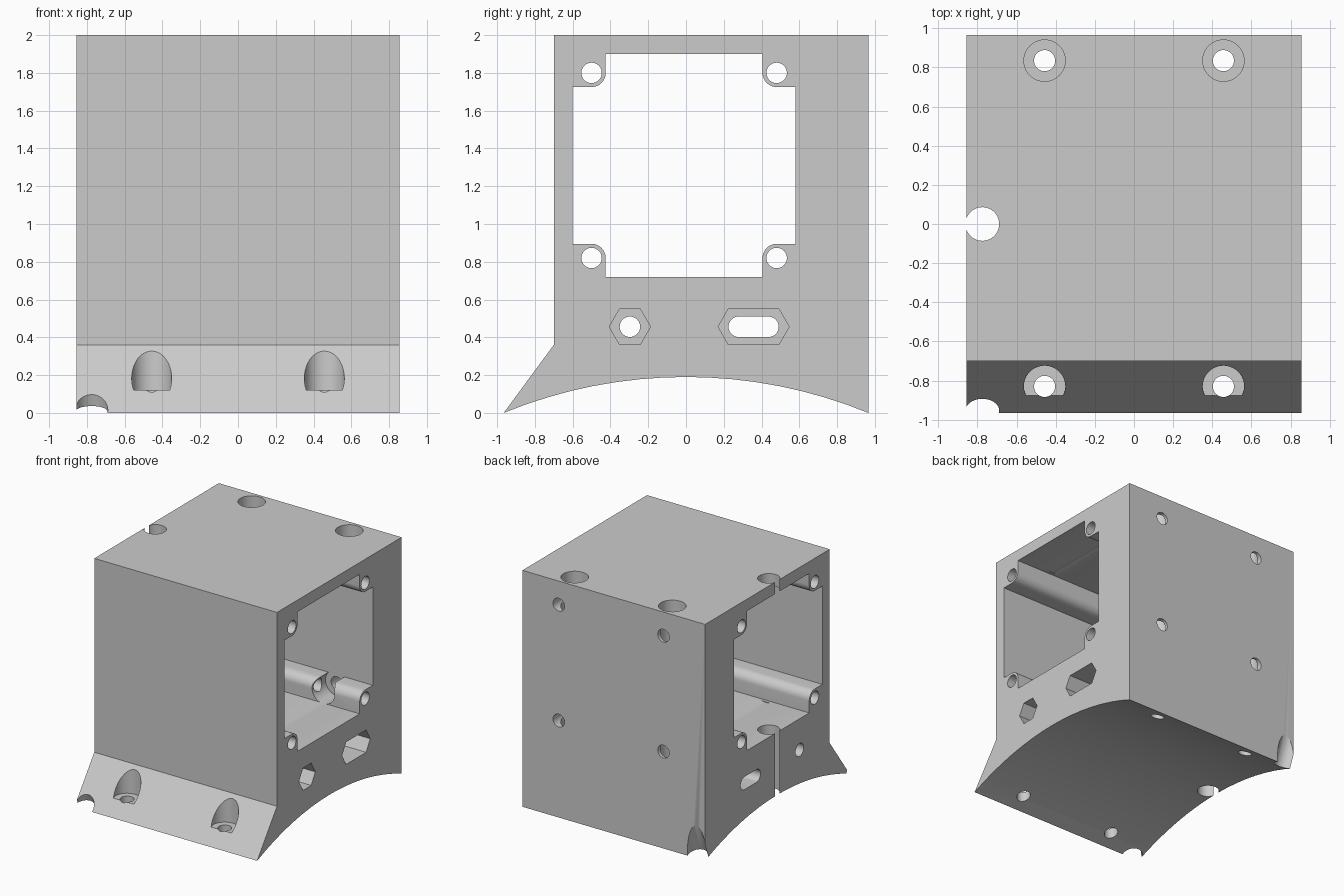
import bpy, bmesh, math
from mathutils import Matrix, Vector

old = bpy.data.objects.get("Cube")
if old:
    bpy.data.objects.remove(old, do_unlink=True)

HALF = 0.855            # half width of the block
FAN_Y, FAN_Z = -0.01, 1.31
BOLT = 0.49             # fan bolt offset
R_HOLE, R_HEAD, R_WIRE = 0.054, 0.106, 0.086

grey = bpy.data.materials.new("light grey")
grey.use_nodes = True
colour = (0.6, 0.6, 0.6, 1)
grey.diffuse_color = colour
grey.node_tree.nodes["Principled BSDF"].inputs["Base Color"].default_value = colour


def make_object(name, bm):
    bmesh.ops.recalc_face_normals(bm, faces=bm.faces)
    mesh = bpy.data.meshes.new(name)
    bm.to_mesh(mesh)
    bm.free()
    mesh.materials.append(grey)
    ob = bpy.data.objects.new(name, mesh)
    bpy.context.collection.objects.link(ob)
    return ob


def extrude_x(name, profile, x0, x1):
    """Prism from a (y, z) outline."""
    bm = bmesh.new()
    face = bm.faces.new([bm.verts.new((x0, y, z)) for y, z in profile])
    out = bmesh.ops.extrude_face_region(bm, geom=[face])
    moved = [v for v in out["geom"] if isinstance(v, bmesh.types.BMVert)]
    bmesh.ops.translate(bm, verts=moved, vec=(x1 - x0, 0, 0))
    return make_object(name, bm)


def rod(name, start, end, radius, sides=40):
    a, b = Vector(start), Vector(end)
    turn = (b - a).to_track_quat("Z", "Y").to_matrix().to_4x4()
    bm = bmesh.new()
    bmesh.ops.create_cone(bm, cap_ends=True, segments=sides, radius1=radius,
                          radius2=radius, depth=(b - a).length,
                          matrix=Matrix.Translation((a + b) / 2) @ turn)
    return make_object(name, bm)


def arc(cy, cz, r, a0, a1, n):
    return [(cy + r * math.cos(math.radians(a0 + (a1 - a0) * i / n)),
             cz + r * math.sin(math.radians(a0 + (a1 - a0) * i / n)))
            for i in range(n + 1)]


# Block with sloped front foot and arched underside
RISE, REACH = 0.19, 0.965
R_ARCH = (REACH ** 2 + RISE ** 2) / (2 * RISE)
span = math.degrees(math.asin(REACH / R_ARCH))
outline = arc(0, RISE - R_ARCH, R_ARCH, 90 + span, 90 - span, 16)
outline += [(REACH, 2), (-0.7, 2), (-0.7, 0.36)]
body = extrude_x("fan_mount_body", outline, -HALF, HALF)

cutters = []

# Fan opening, leaving a rounded boss in each corner
window = []
BOSS = BOLT - 0.075
for k in range(4):
    quarter = [(0.59, BOSS)] + arc(BOLT, BOLT, 0.075, 270, 180, 8) + [(BOSS, 0.59)]
    c, s = math.cos(k * math.pi / 2), math.sin(k * math.pi / 2)
    window += [(FAN_Y + c * y - s * z, FAN_Z + s * y + c * z) for y, z in quarter]
cutters.append(extrude_x("fan_opening_cutter", window, -1, 1))

for sy in (-1, 1):
    for sz in (-1, 1):
        z = FAN_Z + sz * BOLT
        # Bolt holes along the bosses
        y = FAN_Y + sy * BOLT
        cutters.append(rod("boss_hole_cutter", (-1, y, z), (1, y, z), R_HOLE))
        # Rear bolt holes with screw head clearance inside
        x = 0.025 + sy * BOLT
        cutters.append(rod("rear_hole_cutter", (x, 0.4, z), (x, 1.1, z), R_HOLE))
        cutters.append(rod("rear_head_cutter", (x, -0.4, z), (x, 0.585, z), R_HEAD))

# Vertical mounting screws with deep head clearance
for x in (-0.457, 0.457):
    for y in (-0.83, 0.835):
        cutters.append(rod("mount_hole_cutter", (x, y, -0.2), (x, y, 0.5), R_HOLE))
        cutters.append(rod("mount_head_cutter", (x, y, 0.12), (x, y, 2.2), R_HEAD))

# Wire channels, radial to the arch
for angle in (-21.5, 0, 21.5):
    s, c = math.sin(math.radians(angle)), math.cos(math.radians(angle))
    base = Vector((-0.775, 0, RISE - R_ARCH))
    ray = Vector((0, s, c))
    if angle:
        base.y = 0.02 * (1 if s > 0 else -1)
    cutters.append(rod("wire_channel_cutter", base + ray * (R_ARCH - 0.4),
                       base + ray * (R_ARCH + 2.2), R_WIRE))

# Side bolt: round hole and slot, each with a hexagonal nut pocket
Z_NUT = 0.456


def stadium(y0, y1, r, n):
    return arc(y1, Z_NUT, r, -90, 90, n) + arc(y0, Z_NUT, r, 90, 270, n)


def hex_pocket(y0, y1, r):
    right = arc(y1, Z_NUT, r, -60, 60, 2)
    left = arc(y0, Z_NUT, r, 120, 240, 2)
    return right + left


cutters.append(rod("side_hole_cutter", (-1, -0.297, Z_NUT), (1, -0.297, Z_NUT), R_HOLE))
cutters.append(extrude_x("side_slot_cutter", stadium(0.279, 0.437, R_HOLE, 16), -1, 1))
cutters.append(extrude_x("nut_pocket_cutter", hex_pocket(-0.297, -0.297, 0.109), 0, 1))
cutters.append(extrude_x("nut_slot_cutter", hex_pocket(0.279, 0.437, 0.109), 0, 1))

for cutter in cutters:
    mod = body.modifiers.new(cutter.name, "BOOLEAN")
    mod.operation = "DIFFERENCE"
    mod.solver = "EXACT"
    mod.object = cutter

# Bake the cuts and drop the cutters
bpy.context.view_layer.update()
graph = bpy.context.evaluated_depsgraph_get()
result = bpy.data.meshes.new_from_object(body.evaluated_get(graph))
body.modifiers.clear()
body.data = result
result.materials.clear()
result.materials.append(grey)
for cutter in cutters:
    bpy.data.objects.remove(cutter, do_unlink=True)

bpy.ops.object.select_all(action="DESELECT")
bpy.context.view_layer.objects.active = body
body.select_set(True)
bpy.ops.object.shade_smooth_by_angle(angle=math.radians(25))
